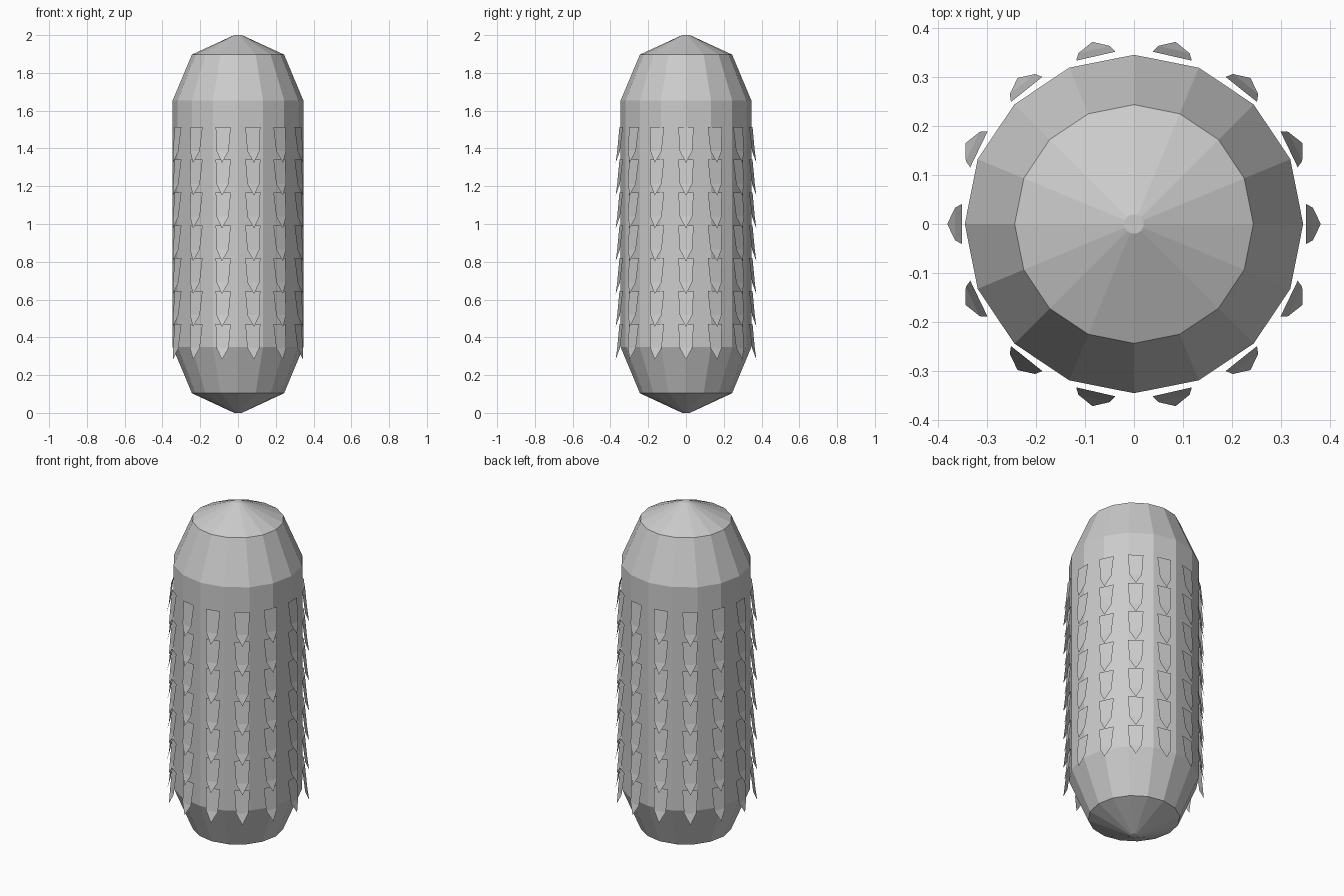
import bpy, bmesh
from math import cos, sin, pi

if "Cube" in bpy.data.objects:
    bpy.data.objects.remove(bpy.data.objects["Cube"])


def make_object(name, bm):
    mesh = bpy.data.meshes.new(name)
    bm.to_mesh(mesh)
    bm.free()
    obj = bpy.data.objects.new(name, mesh)
    bpy.context.collection.objects.link(obj)
    return obj


# Faceted capsule body: (radius, height) rings joined by 16 sides
SIDES = 16
profile = [(0.02, 0.0), (0.244, 0.104), (0.346, 0.348),
           (0.346, 1.654), (0.244, 1.897), (0.02, 2.0)]
bm = bmesh.new()
rings = [[bm.verts.new((r * cos(2 * pi * i / SIDES), r * sin(2 * pi * i / SIDES), z))
          for i in range(SIDES)] for r, z in profile]
for low, high in zip(rings, rings[1:]):
    for i in range(SIDES):
        j = (i + 1) % SIDES
        bm.faces.new((low[i], low[j], high[j], high[i]))
bm.faces.new(rings[0][::-1])
bm.faces.new(rings[-1])
make_object("body", bm)

# Thin pointed scales: 7 rows of 14, flaring outward toward the tip
ROWS, COLUMNS, PITCH = 7, 14, 0.1737
outline = [(0.352, -0.041, 0.0), (0.352, 0.041, 0.0),
           (0.366, 0.033, -0.128), (0.382, 0.0, -0.19), (0.366, -0.033, -0.128)]
bm = bmesh.new()
for row in range(ROWS):
    top = 1.514 - row * PITCH
    for col in range(COLUMNS):
        a = 2 * pi * col / COLUMNS
        v = [bm.verts.new((r * cos(a) - t * sin(a), r * sin(a) + t * cos(a), top + z))
             for r, t, z in outline]
        bm.faces.new((v[0], v[4], v[2], v[1]))
        bm.faces.new((v[4], v[3], v[2]))
make_object("scales", bm)
